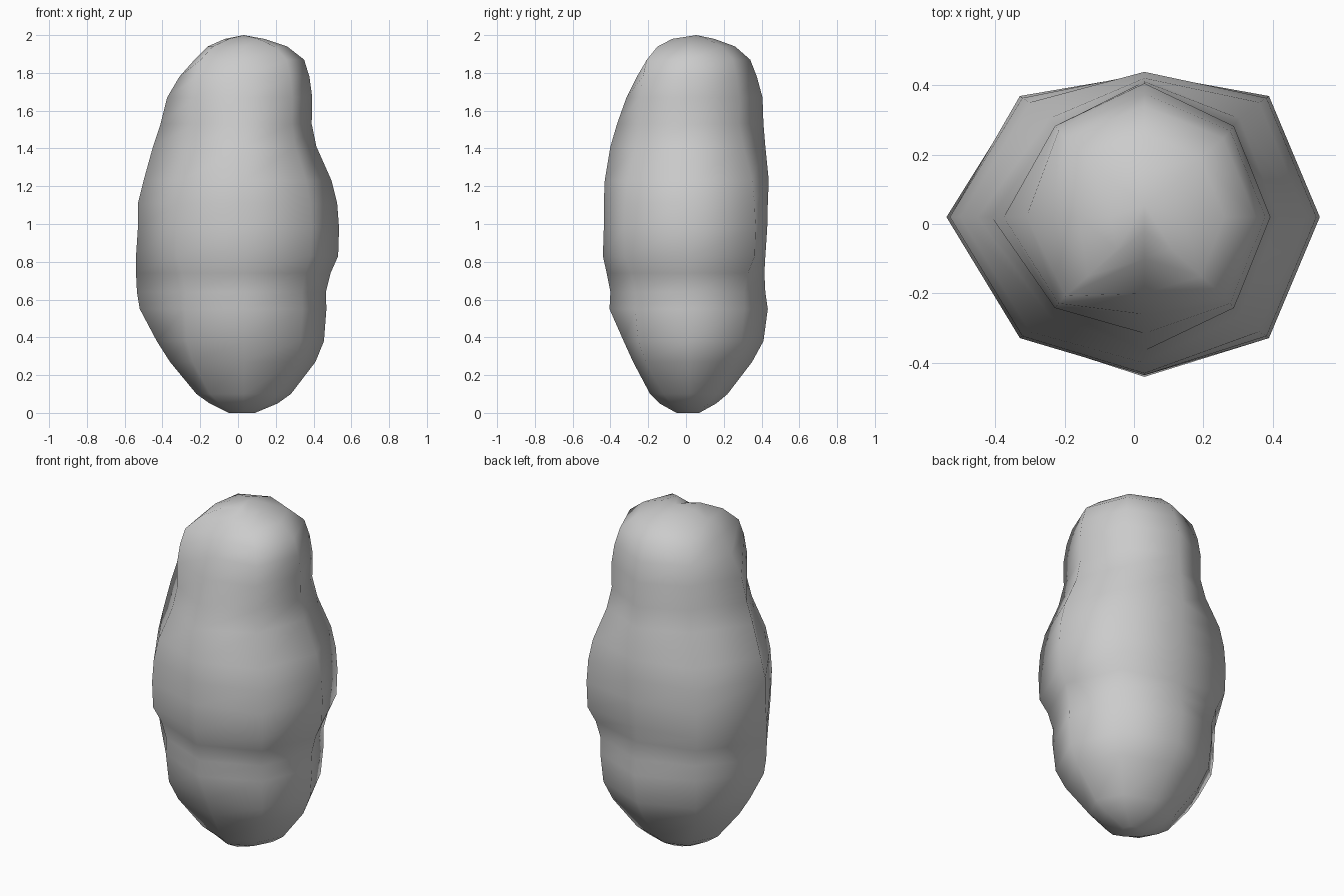
import bpy, bmesh

# Boulder profile: height, left x, right x, front y, back y, diagonal-corner fullness in y
RINGS = [
    (0.00, -0.05, 0.09, -0.05, 0.07, 0.70),
    (0.05, -0.15, 0.21, -0.14, 0.16, 0.70),
    (0.10, -0.22, 0.28, -0.19, 0.22, 0.70),
    (0.27, -0.36, 0.41, -0.28, 0.35, 0.70),
    (0.38, -0.43, 0.455, -0.33, 0.41, 0.70),
    (0.55, -0.52, 0.468, -0.405, 0.433, 0.70),
    (0.64, -0.535, 0.465, -0.40, 0.42, 0.72),
    (0.74, -0.54, 0.49, -0.42, 0.415, 0.78),
    (0.83, -0.54, 0.53, -0.44, 0.42, 0.86),
    (0.98, -0.53, 0.535, -0.435, 0.43, 0.85),
    (1.11, -0.53, 0.525, -0.435, 0.433, 0.83),
    (1.23, -0.50, 0.495, -0.43, 0.438, 0.79),
    (1.41, -0.45, 0.415, -0.40, 0.42, 0.71),
    (1.53, -0.41, 0.39, -0.365, 0.41, 0.67),
    (1.67, -0.375, 0.393, -0.315, 0.405, 0.68),
    (1.78, -0.31, 0.378, -0.26, 0.375, 0.70),
    (1.87, -0.23, 0.35, -0.20, 0.34, 0.71),
    (1.94, -0.16, 0.26, -0.10, 0.26, 0.71),
    (1.98, -0.07, 0.14, -0.02, 0.15, 0.71),
]
CX, CY = 0.03, 0.02


def octagon(bm, z, left, right, front, back, fy):
    # The four diagonal corners are symmetric about the centre
    dx, dy = (right - CX) * 0.71, (back - CY) * fy
    pts = [(right, CY), (CX + dx, CY + dy), (CX, back), (CX - dx, CY + dy),
           (left, CY), (CX - dx, CY - dy), (CX, front), (CX + dx, CY - dy)]
    return [bm.verts.new((x, y, z)) for x, y in pts]


# Loft the eight-sided rings into one lumpy boulder
bm = bmesh.new()
loops = [octagon(bm, *r) for r in RINGS]
for a, b in zip(loops, loops[1:]):
    for i in range(8):
        j = (i + 1) % 8
        bm.faces.new((a[i], a[j], b[j], b[i]))
bm.faces.new(loops[0][::-1])
# Rounded tip
tip = bm.verts.new((0.03, 0.055, 2.0))
for i in range(8):
    bm.faces.new((loops[-1][i], loops[-1][(i + 1) % 8], tip))
bmesh.ops.recalc_face_normals(bm, faces=bm.faces)
for f in bm.faces:
    f.smooth = True

mesh = bpy.data.meshes.new("boulder")
bm.to_mesh(mesh)
bm.free()
boulder = bpy.data.objects.new("boulder", mesh)
bpy.context.collection.objects.link(boulder)
